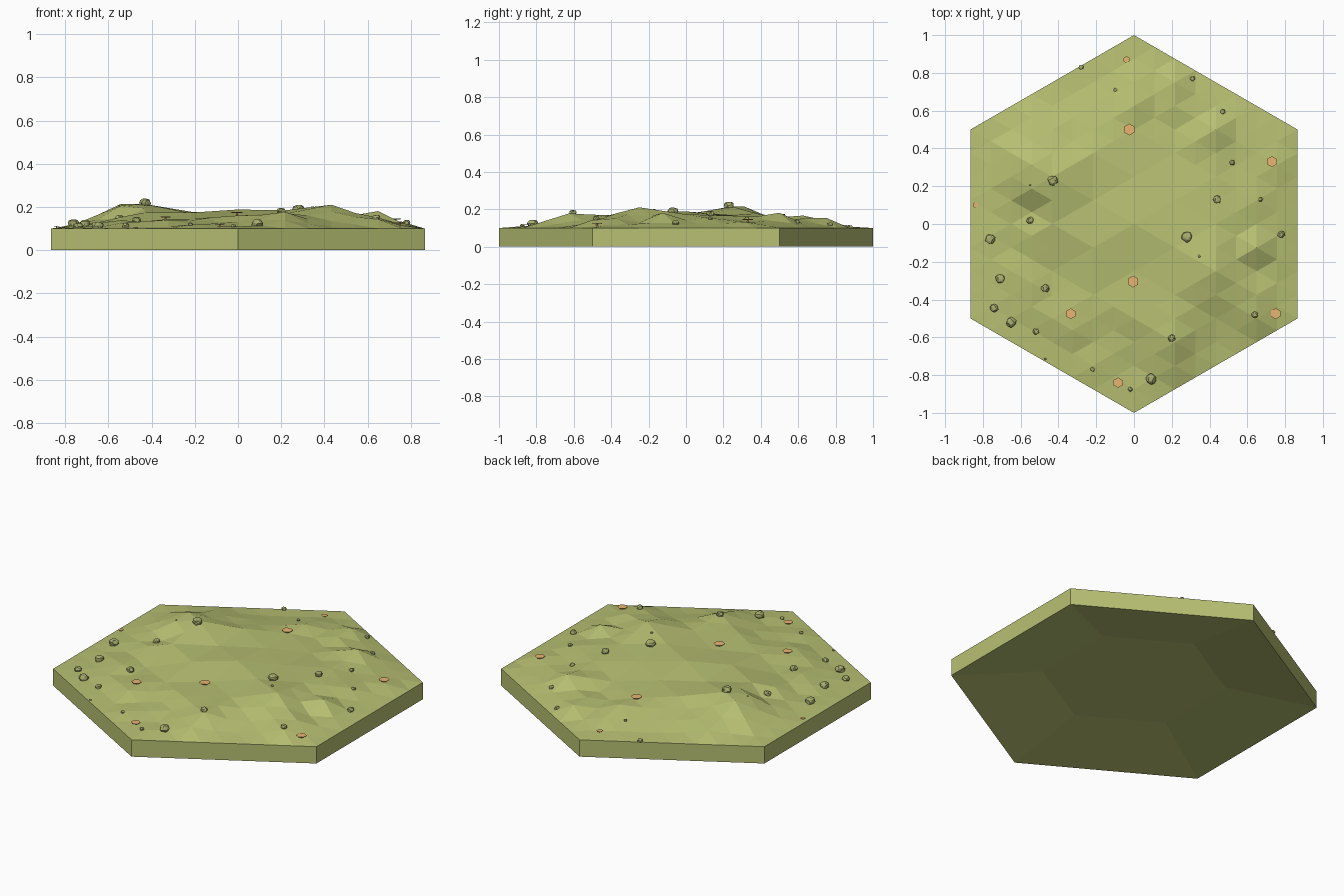
import bpy, bmesh, math, random
from mathutils import Vector
from mathutils.bvhtree import BVHTree

if "Cube" in bpy.data.objects:
    bpy.data.objects.remove(bpy.data.objects["Cube"])

random.seed(4)
N = 8                                   # lattice steps from centre to corner


def material(name, color):
    m = bpy.data.materials.new(name)
    m.diffuse_color = (*color, 1)
    m.use_nodes = True
    m.node_tree.nodes["Principled BSDF"].inputs["Base Color"].default_value = m.diffuse_color
    return m


grass = material("grass", (0.48, 0.53, 0.17))
stone = material("stone", (0.40, 0.43, 0.16))
orange = material("mushroom_tan", (0.80, 0.46, 0.17))


def make(name, bm, mat):
    bmesh.ops.recalc_face_normals(bm, faces=bm.faces)
    me = bpy.data.meshes.new(name)
    bm.to_mesh(me)
    me.materials.append(mat)
    ob = bpy.data.objects.new(name, me)
    bpy.context.collection.objects.link(ob)
    return ob


# Known ground heights: x, y, z
spots = [
    (-.43, .25, .22), (-.54, .31, .215), (-.54, .19, .20), (-.54, .06, .14),
    (-.43, 0, .18), (-.75, -.08, .115), (-.47, -.34, .135), (-.34, -.47, .145),
    (-.65, -.5, .105), (-.2, -.75, .12), (0, -.85, .11), (.2, -.6, .185),
    (.2, -.74, .14), (0, -.4, .17), (-.15, -.2, .17), (.28, -.07, .195),
    (0, 0, .19), (.43, -.25, .21), (.65, -.125, .175), (.65, -.25, .135),
    (.54, -.37, .17), (.64, -.48, .145), (.44, .13, .19), (.67, .13, .15),
    (.73, .33, .135), (.54, .44, .145), (.43, .48, .185), (.22, .62, .145),
    (.11, .56, .14), (.22, .75, .155), (0, .63, .16), (-.03, .5, .15),
    (-.2, .3, .175), (-.5, .5, .15), (-.1, .87, .11), (-.75, .2, .12)]


def xy(i, j):
    return j * .8660254 / N, (i + j * .5) / N


def ring(i, j):
    return max(abs(i), abs(j), abs(i + j))


lattice = [(i, j) for i in range(-N, N + 1) for j in range(-N, N + 1) if ring(i, j) <= N]
edge = [(*xy(i, j), .1) for i, j in lattice if ring(i, j) == N]


def height(i, j):
    if ring(i, j) == N:
        return .1
    x, y = xy(i, j)
    top = bot = 0
    for px, py, pz in spots + edge:
        w = 1 / (math.hypot(x - px, y - py) + .02) ** 3.3
        top += w * pz
        bot += w
    return top / bot + random.uniform(-.008, .008) * (N - ring(i, j) > 1)


# Hexagonal tile: faceted ground, coarser in the middle
z = {p: height(*p) for p in lattice}
for i, j in lattice:
    if ring(i, j) <= 4 and (i % 2 or j % 2):
        di, dj = i % 2, j % 2
        if di and dj:
            dj = -1
        z[i, j] = (z[i + di, j + dj] + z[i - di, j - dj]) / 2
bm = bmesh.new()
v = {p: bm.verts.new((*xy(*p), z[p])) for p in lattice}


def triangles(verts, step):
    for i in range(-2 * N, N + 1, step):
        for j in range(-2 * N, N + 1, step):
            a, b, c, d = (i, j), (i + step, j), (i, j + step), (i + step, j + step)
            for tri in ((a, c, b), (b, c, d)):
                if all(p in verts for p in tri):
                    bm.faces.new([verts[p] for p in tri])


triangles(v, 1)
bm.normal_update()
ground = BVHTree.FromBMesh(bm)
# Straight side walls
rim = [e for e in bm.edges if e.is_boundary]
for g in bmesh.ops.extrude_edge_only(bm, edges=rim)["geom"]:
    if isinstance(g, bmesh.types.BMVert):
        g.co.z = 0
# Hollowed underside made of a few big facets
under = {p: bm.verts.new((*xy(*p), 0 if ring(*p) == N else .075))
         for p in lattice if p[0] % 4 == 0 and p[1] % 4 == 0}
triangles(under, 4)
bmesh.ops.remove_doubles(bm, verts=bm.verts, dist=1e-4)
make("hex_ground", bm, grass)


def ground_z(x, y):
    hit = ground.ray_cast(Vector((x, y, 1)), Vector((0, 0, -1)))[0]
    return hit.z if hit else .1


# Rocks: x, y, radius
rocks = [
    (-.43, .23, .027), (-.55, .02, .019), (-.76, -.08, .027), (-.71, -.29, .025),
    (-.74, -.445, .021), (-.65, -.52, .026), (-.47, -.34, .021), (-.52, -.57, .017),
    (-.22, -.77, .011), (-.02, -.875, .012), (.09, -.82, .028), (.2, -.605, .019),
    (.64, -.48, .018), (.78, -.055, .019), (.28, -.07, .027), (.345, -.17, .007),
    (.44, .13, .022), (.67, .13, .012), (.52, .325, .014), (.47, .595, .014),
    (.31, .77, .014), (-.28, .83, .014), (-.1, .71, .009), (-.55, .205, .005),
    (-.47, -.715, .006)]
for n, (x, y, r) in enumerate(rocks):
    bm = bmesh.new()
    bmesh.ops.create_icosphere(bm, subdivisions=2, radius=r)
    for p in bm.verts:
        p.co *= random.uniform(.82, 1.12)
        p.co.z = min(max(p.co.z * .9, -r * .5), r * .7)
    ob = make(f"rock_{n + 1}", bm, stone)
    ob.location = (x, y, ground_z(x, y) + r * .35)

# Mushrooms with thin flat six-sided caps: x, y, cap radius
caps = [(-.025, .5, .031), (.73, .33, .029), (-.04, .87, .018), (-.84, .1, .015),
        (-.005, -.305, .031), (-.335, -.475, .028), (.75, -.475, .029),
        (-.085, -.84, .027)]
for n, (x, y, r) in enumerate(caps):
    bm = bmesh.new()
    for r1, r2, lo, hi in ((r * .2, r * .16, -.2 * r, .4 * r), (r * .9, r, .38 * r, .52 * r)):
        made = bmesh.ops.create_cone(bm, cap_ends=True, segments=6, radius1=r1,
                                     radius2=r2, depth=hi - lo)["verts"]
        bmesh.ops.translate(bm, verts=made, vec=(0, 0, (lo + hi) / 2))
    ob = make(f"mushroom_{n + 1}", bm, orange)
    ob.location = (x, y, ground_z(x, y))
